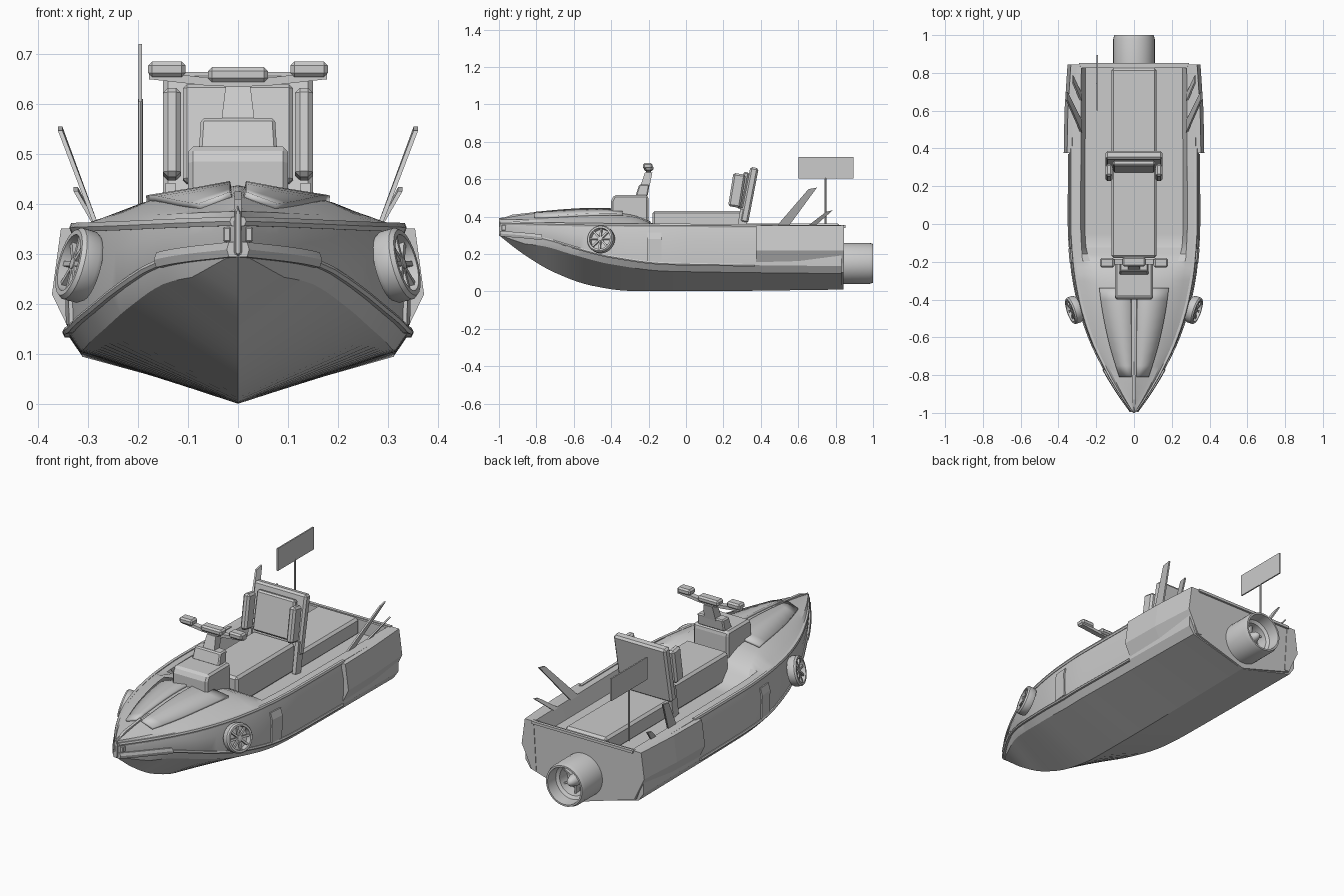
import bpy, bmesh, math
from mathutils import Vector, Matrix, Euler

if "Cube" in bpy.data.objects:
    bpy.data.objects.remove(bpy.data.objects["Cube"])


def make(name, bm, smooth=None, bevel=0, solid=0):
    bmesh.ops.recalc_face_normals(bm, faces=bm.faces)
    me = bpy.data.meshes.new(name)
    bm.to_mesh(me)
    bm.free()
    ob = bpy.data.objects.new(name, me)
    bpy.context.collection.objects.link(ob)
    if solid:
        m = ob.modifiers.new("solid", 'SOLIDIFY')
        m.thickness = solid
    if bevel:
        m = ob.modifiers.new("bevel", 'BEVEL')
        m.width, m.segments = bevel, 1
    if smooth:
        bpy.ops.object.select_all(action='DESELECT')
        ob.select_set(True)
        bpy.context.view_layer.objects.active = ob
        bpy.ops.object.shade_smooth_by_angle(angle=math.radians(smooth))
    return ob


def loft(name, rings, closed=True, caps=True, **kw):
    bm = bmesh.new()
    vs = [[bm.verts.new(p) for p in r] for r in rings]
    n = len(rings[0])
    for a, b in zip(vs, vs[1:]):
        for i in range(n if closed else n - 1):
            j = (i + 1) % n
            bm.faces.new((a[i], a[j], b[j], b[i]))
    if caps:
        bm.faces.new(vs[0])
        bm.faces.new(vs[-1])
    bmesh.ops.remove_doubles(bm, verts=bm.verts, dist=1e-5)
    return make(name, bm, **kw)


def prism(name, pts, x0, x1, **kw):
    return loft(name, [[(x, y, z) for y, z in pts] for x in (x0, x1)], **kw)


def box(name, c, s, rot=0, taper=1, bevel=0):
    M = Matrix.Translation(c) @ Euler((rot, 0, 0)).to_matrix().to_4x4()
    rings = [[M @ Vector((u * s[0] * t / 2, v * s[1] * t / 2, h * s[2] / 2))
              for u, v in ((-1, -1), (1, -1), (1, 1), (-1, 1))]
             for h, t in ((-1, 1), (1, taper))]
    return loft(name, rings, bevel=bevel)


def lathe(name, prof, c, axis, seg=28, loop=False):
    M = Matrix.Translation(c) @ Vector(axis).to_track_quat('Z', 'Y').to_matrix().to_4x4()
    rings = [[M @ Vector((r * math.cos(a), r * math.sin(a), t))
              for a in (math.tau * k / seg for k in range(seg))] for r, t in prof]
    return loft(name, rings + rings[:1] if loop else rings, caps=False, smooth=35)


def curve(pts):
    """Monotone smooth interpolation through (y, value) points."""
    d = [(b[1] - a[1]) / (b[0] - a[0]) for a, b in zip(pts, pts[1:])]
    m = [d[0]] + [2 * p * q / (p + q) if p * q > 0 else 0 for p, q in zip(d, d[1:])] + [d[-1]]

    def f(y):
        i = max(k for k in range(len(d)) if k == 0 or pts[k][0] <= y)
        h = pts[i + 1][0] - pts[i][0]
        t = (y - pts[i][0]) / h
        return (pts[i][1] * (1 + 2 * t) * (1 - t) ** 2 + pts[i + 1][1] * t * t * (3 - 2 * t)
                + h * m[i] * t * (1 - t) ** 2 + h * m[i + 1] * t * t * (t - 1))
    return f


# hull lines
keel = curve([(-1, .30), (-.87, .2), (-.7, .1), (-.5, .03), (-.3, .003), (0, .001), (.84, .01)])
rail_x = curve([(-1, .004), (-.9, .075), (-.78, .148), (-.6, .235), (-.4, .297), (-.2, .33), (0, .342), (.84, .338)])
rail_z = curve([(-1, .305), (-.78, .285), (-.6, .235), (-.4, .185), (-.1, .148), (.84, .135)])
gun_z = curve([(-1, .37), (-.5, .36), (0, .357), (.84, .35)])
shoulder = curve([(-1, .385), (-.8, .39), (-.4, .407), (-.3, .402), (-.2, .37), (-.1, .28), (.84, .279)])
centre = curve([(-1, .392), (-.8, .42), (-.5, .438), (-.35, .432), (-.2, .38), (-.1, .28), (.84, .279)])
inner = curve([(-1, .62), (-.35, .62), (-.1, .79), (.84, .79)])


def section(y):
    rx, rz, k = rail_x(y), rail_z(y), keel(y)
    g, gz = rx * .96, gun_z(y)
    cz = max(rz - .04, k + (rz - k) * .6)
    half = [(.92 * rx, cz), (rx, rz), (rx * 1.01, rz + .6 * (gz - rz)), (g, gz),
            (g * .86, gz + (.016 if y < -.25 else .004)), (g * inner(y), shoulder(y))]
    return ([(0, y, k)] + [(x, y, z) for x, z in half] + [(0, y, centre(y))]
            + [(-x, y, z) for x, z in reversed(half)])


# hull with foredeck and sunken cockpit
ys = [-1 + .035 * i for i in range(31)] + [.2, .4, .6, .832]
loft("hull", [section(y) for y in ys], smooth=22)
# transom plate and its top rail
tp = [(0, .01), (.3, .1), (.345, .22), (.33, .35)]
tp += [(-x, z) for x, z in reversed(tp[1:])]
loft("transom", [[(x, y, z) for x, z in tp] for y in (.825, .842)])
box("transom_rail", (0, .845, .347), (.58, .016, .014))


def strip(name, fx, fz, y0, y1, w, h):
    rings = []
    for i in range(25):
        y = y0 + (y1 - y0) * i / 24
        rings.append([(fx(y) + a * w, y, fz(y) + b * h) for a, b in ((-1, -1), (.6, -1), (1, 0), (.6, 1), (-1, 1))])
    return rings


for s, side in ((1, "left"), (-1, "right")):
    def mir(rings):
        return [[(s * p[0], p[1], p[2]) for p in r] for r in rings]
    # rub rails along the hull
    loft("lower_rail_" + side, mir(strip("", rail_x, rail_z, -.995, .37, .009, .007)))
    loft("bow_band_" + side, mir(strip("", lambda y: rail_x(y) + .003, lambda y: rail_z(y) + .005, -.995, -.77, .012, .015)))
    loft("gunwale_rail_" + side, mir(strip("", lambda y: rail_x(y) * .96, lambda y: gun_z(y) - .004, -.995, .4, .009, .009)))
    # raised hatch panel on foredeck
    rows = []
    for i in range(9):
        y = -.81 + .47 * i / 8
        g = rail_x(y) * .96 * .62
        rows.append([(s * x, y, centre(y) + (shoulder(y) - centre(y)) * x / g + .012)
                     for x in (.016, .5 * g, g)])
    loft("hatch_panel_" + side, rows, closed=False, caps=False, smooth=25, solid=.016)
    # rear sponson panel
    rings = [[(s * (x + dx), y, z) for x, z in ((.285, .1), (.31, .1), (.368, .22), (.35, .352), (.3, .352))]
             for y, dx in ((.375, .004), (.6, 0), (.845, -.016))]
    loft("side_panel_" + side, rings)
    # small side cover strip
    loft("side_cover_" + side, [[(s * (rail_x(y) * k + o), y, z) for k, o, z in
         ((1, -.02, .16), (1, .008, .16), (1.01, .008, .28), (.98, .008, .315), (.97, -.02, .315))]
         for y in (-.205, -.13)])
    # spoked round lamp in the bow quarter
    ax = Vector((s * .9, -.3, .25)).normalized()
    c = Vector((s * .318, -.455, .278))
    lathe("lamp_ring_" + side, [(.056, -.024), (.068, -.024), (.074, -.014), (.074, .014), (.068, .022), (.058, .022)], c, ax, loop=True)
    lathe("lamp_back_" + side, [(0, -.015), (.06, -.015), (.06, -.008), (0, -.008)], c, ax)
    lathe("lamp_hub_" + side, [(0, -.01), (.014, -.01), (.012, .016), (0, .018)], c, ax, 12)
    R = ax.to_track_quat('Z', 'Y').to_matrix().to_4x4()
    for k in range(8):
        M = Matrix.Translation(c) @ R @ Matrix.Rotation(math.tau * k / 8, 4, 'Z')
        loft("lamp_spoke_" + side, [[M @ Vector((r, u * .005, v * .006 + .008)) for u, v in
             ((-1, -1), (1, -1), (1, 1), (-1, 1))] for r in (.008, .06)])
    # slanted stern fins
    for nm, y0, w0, y1, w1, top, xt in (("tall", .485, .065, .655, .045, .555, .355), ("short", .65, .04, .75, .035, .434, .324)):
        loft(nm + "_fin_" + side, [[(s * (x + dx), y, z) for x, y, z in
             ((.28, y0, .35), (.28, y0 + w0, .35), (xt, y1 + w1, top), (xt, y1, top - .008))] for dx in (-.004, .005)])
    # backrest bolster and bracket
    box("bolster_" + side, (s * .132, .272, .54), (.036, .066, .18), -.16, bevel=.01)
    box("backrest_bracket_" + side, (s * .135, .30, .36), (.02, .045, .16), -.16)
    # handlebar grip and bow vent
    box("grip_" + side, (s * .142, -.205, .67), (.075, .05, .031), bevel=.008)
    box("bow_vent_" + side, (s * .022, -.972, .34), (.016, .03, .03), bevel=.003)

# bow ridge
prism("bow_ridge", [(-.998, .30), (-.998, .385), (-.93, .41), (-.8, .425), (-.8, .40), (-.95, .36)], -.007, .007)

# seats
box("front_seat", (0, .06, .355), (.24, .48, .15), bevel=.012)
box("rear_seat", (0, .56, .317), (.24, .53, .09), bevel=.012)
box("backrest", (0, .338, .515), (.30, .045, .30), -.19, bevel=.01)
box("backrest_cushion", (0, .305, .54), (.22, .03, .2), -.19, bevel=.008)

# console, steering column and handlebar
prism("console", [(-.4, .38), (-.4, .485), (-.385, .515), (-.205, .515), (-.2, .49), (-.2, .37)], -.1, .1, bevel=.01)
loft("console_step", [[(u * w, y0 if v < 0 else y1, z) for u, v in ((-1, -1), (1, -1), (1, 1), (-1, 1))]
     for w, y0, y1, z in ((.078, -.27, -.205, .51), (.074, -.25, -.195, .572))], bevel=.006)
loft("steering_column", [[(u * w, y0 if v < 0 else y1, z) for u, v in ((-1, -1), (1, -1), (1, 1), (-1, 1))]
     for w, y0, y1, z in ((.034, -.245, -.195, .56), (.025, -.22, -.18, .635))])
for s in (1, -1):
    loft("handlebar", [[(s * x, -.2 + a, z + b) for a, b in ((-.014, -.008), (.014, -.008), (.014, .008), (-.014, .008))]
         for x, z in ((0, .643), (.06, .645), (.178, .658))])
box("handlebar_pad", (0, -.2, .659), (.12, .05, .03), bevel=.008)

# flag on a pole
lathe("flag_pole", [(0, .34), (.005, .34), (.005, .61), (0, .61)], (-.195, .745, 0), (0, 0, 1), 8)
box("flag_board", (-.195, .748, .662), (.007, .295, .116))

# jet nozzle with hub and vanes
jc = (0, 0, .15)
lathe("jet_nozzle", [(.095, .82), (.11, .82), (.11, .98), (.104, 1.0), (.095, 1.0), (.09, .94), (.075, .93), (.07, .875), (0, .875)], jc, (0, 1, 0), 32)
lathe("jet_hub", [(0, .87), (.03, .87), (.03, .92), (.02, .95), (0, .972)], jc, (0, 1, 0), 16)
for k in range(6):
    M = Matrix.Translation(jc) @ Matrix.Rotation(math.tau * k / 6, 4, 'Y')
    loft("jet_vane", [[M @ Vector((u * .004, y, z)) for u, y in ((-1, .87), (1, .87), (1, .91), (-1, .91))] for z in (.02, .072)])
